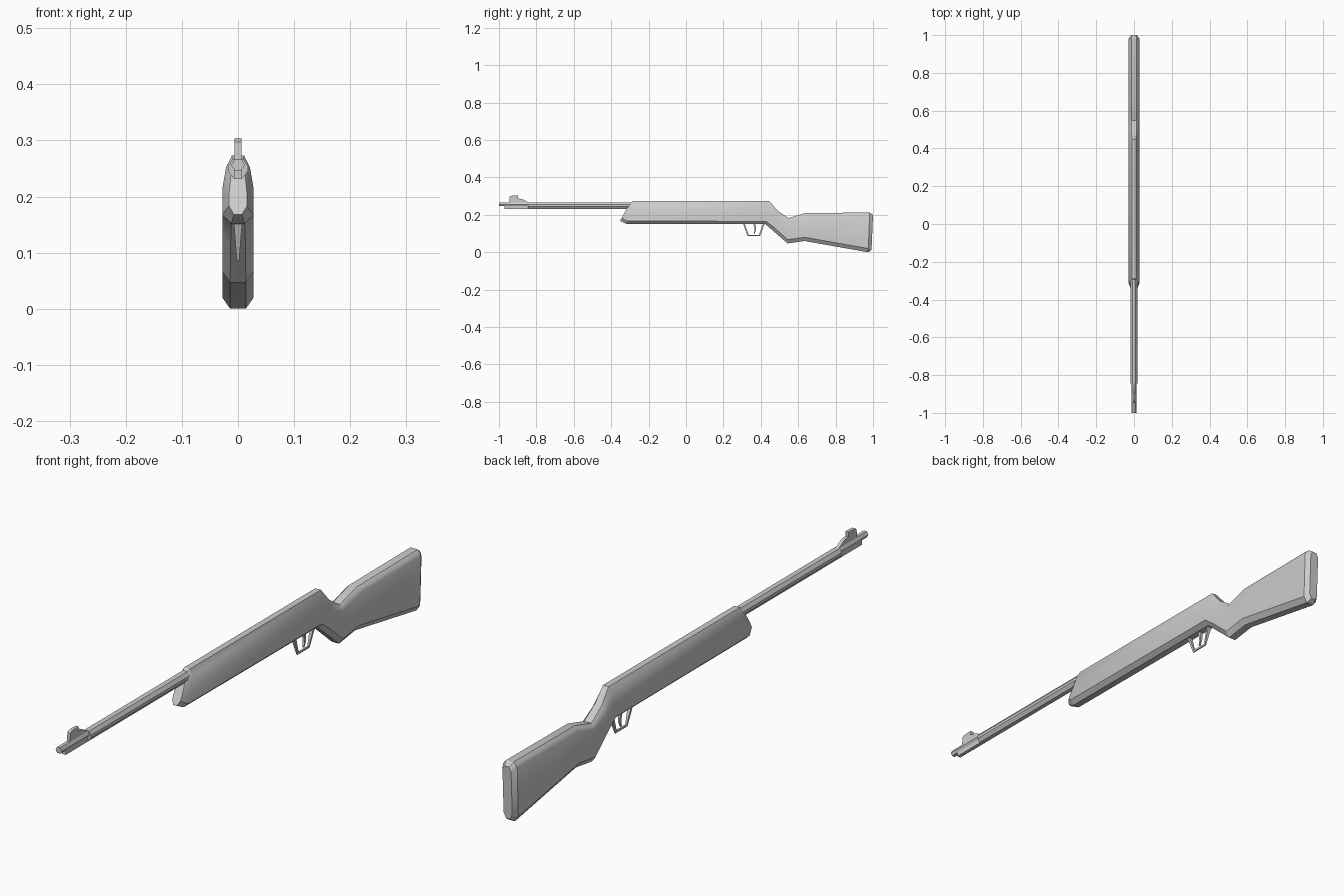
import bpy, bmesh, math

if "Cube" in bpy.data.objects:
    bpy.data.objects.remove(bpy.data.objects["Cube"])


def finish(name, bm, smooth=None):
    bmesh.ops.recalc_face_normals(bm, faces=bm.faces)
    mesh = bpy.data.meshes.new(name)
    bm.to_mesh(mesh)
    bm.free()
    ob = bpy.data.objects.new(name, mesh)
    bpy.context.collection.objects.link(ob)
    if smooth:
        bpy.ops.object.select_all(action='DESELECT')
        ob.select_set(True)
        bpy.context.view_layer.objects.active = ob
        bpy.ops.object.shade_smooth_by_angle(angle=math.radians(smooth))
    return ob


def loft(name, rings, smooth=None):
    """Skin a list of closed point rings and cap both ends."""
    bm = bmesh.new()
    loops = [[bm.verts.new(p) for p in ring] for ring in rings]
    n = len(loops[0])
    for a, b in zip(loops, loops[1:]):
        for i in range(n):
            j = (i + 1) % n
            bm.faces.new((a[i], a[j], b[j], b[i]))
    bm.faces.new(loops[0])
    bm.faces.new(loops[-1])
    return finish(name, bm, smooth)


def mirror_ring(half):
    return half + [(-x, y, z) for x, y, z in reversed(half)]


def side_plate(name, profile, width):
    """Side profile (y, z) given a half-width that may depend on height."""
    return loft(name, [[(s * width(z), y, z) for y, z in profile] for s in (-1, 1)])


def tube(name, half, y0, y1):
    return loft(name, [mirror_ring([(x, y, z) for x, z in half]) for y in (y0, y1)])


# Stock: slanted sections (top y, top z, bottom y, bottom z, width scale, section type)
FORE = [(0.012, 0), (0.028, 0.015), (0.028, -0.06), (0.0215, -0.022), (0.011, 0)]
BUTT = [(0.014, 0), (0.028, 0.02), (0.028, -0.018), (0.0225, -0.008), (0.014, 0)]


def stock_ring(yt, zt, yb, zb, w, blend):
    half = []
    for i, (f, b) in enumerate(zip(FORE, BUTT)):
        x = (f[0] + (b[0] - f[0]) * blend) * w
        dz = f[1] + (b[1] - f[1]) * blend
        z = (zb if i < 2 else zt) + dz
        t = (z - zb) / (zt - zb)
        half.append((x, yb + (yt - yb) * t, z))
    return mirror_ring(half)


stations = [
    (-0.302, 0.262, -0.352, 0.168, 0.58, 0),
    (-0.285, 0.273, -0.320, 0.152, 1, 0),
    (0.447, 0.273, 0.425, 0.150, 1, 0),
    (0.490, 0.222, 0.465, 0.115, 1, 0.7),
    (0.548, 0.183, 0.543, 0.047, 1, 1),
    (0.640, 0.210, 0.634, 0.060, 1, 1),
    (0.982, 0.212, 0.974, 0.000, 1, 1),
    (1.000, 0.200, 0.992, 0.012, 0.6, 1),
]
loft("stock", [stock_ring(*s) for s in stations], 30)

# Barrel group
tube("barrel_sleeve", [(0.008, 0.232), (0.0175, 0.245), (0.0175, 0.255), (0.009, 0.267)],
     -0.845, -0.22)
tube("muzzle_barrel", [(0.006, 0.246), (0.012, 0.256), (0.006, 0.267)], -1.0, -0.83)
tube("lower_rod", [(0.007, 0.231), (0.007, 0.248)], -0.97, -0.83)

# Front sight
side_plate("front_sight",
           [(-0.945, 0.258), (-0.943, 0.297), (-0.935, 0.302), (-0.897, 0.303),
            (-0.897, 0.287), (-0.875, 0.284), (-0.842, 0.266), (-0.842, 0.258)],
           lambda z: 0.006)


# Trigger guard and trigger, narrowing downwards
def taper(z):
    return 0.002 + (z - 0.085) * 0.08


side_plate("trigger_guard",
           [(0.304, 0.156), (0.329, 0.086), (0.396, 0.086), (0.422, 0.156),
            (0.413, 0.156), (0.390, 0.093), (0.335, 0.093), (0.313, 0.156)], taper)
side_plate("trigger",
           [(0.358, 0.156), (0.366, 0.130), (0.366, 0.115), (0.361, 0.100), (0.366, 0.098),
            (0.373, 0.115), (0.374, 0.132), (0.371, 0.156)], lambda z: taper(z) * 0.8)
